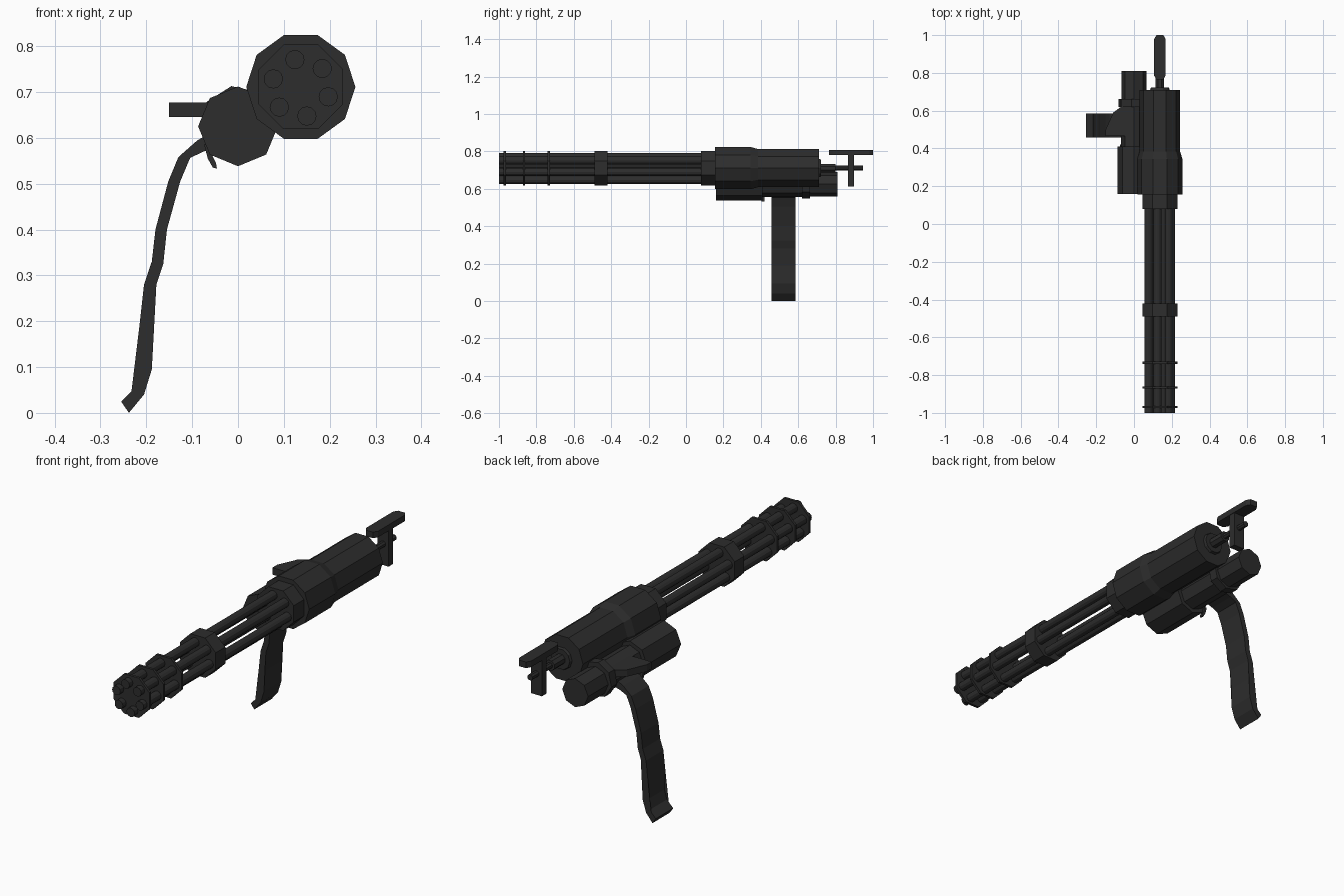
import bpy, bmesh, math

if "Cube" in bpy.data.objects:
    bpy.data.objects.remove(bpy.data.objects["Cube"])

mat = bpy.data.materials.new("dark gunmetal")
mat.diffuse_color = (0.026, 0.026, 0.026, 1)
mat.use_nodes = True
mat.node_tree.nodes["Principled BSDF"].inputs["Base Color"].default_value = mat.diffuse_color


def finish(name, bm):
    bmesh.ops.recalc_face_normals(bm, faces=bm.faces)
    me = bpy.data.meshes.new(name)
    bm.to_mesh(me)
    bm.free()
    me.materials.append(mat)
    ob = bpy.data.objects.new(name, me)
    bpy.context.collection.objects.link(ob)
    return ob


def lathe(name, cx, cz, profile, sides, turn=0):
    """Faceted solid along y; profile is a list of (y, radius)."""
    bm = bmesh.new()
    rings = []
    for y, r in profile:
        angs = [math.radians(turn) + math.tau * i / sides for i in range(sides)]
        rings.append([bm.verts.new((cx + r * math.cos(a), y, cz + r * math.sin(a))) for a in angs])
    for a, b in zip(rings, rings[1:]):
        for i in range(sides):
            j = (i + 1) % sides
            bm.faces.new((a[i], a[j], b[j], b[i]))
    bm.faces.new(rings[0])
    bm.faces.new(rings[-1])
    return finish(name, bm)


def prism(name, pts, lo, hi, axis):
    """Extrude an outline: axis 'y' takes (x, z) points, axis 'z' takes (x, y)."""
    def place(p, h):
        return (p[0], h, p[1]) if axis == 'y' else (p[0], p[1], h)
    bm = bmesh.new()
    a = [bm.verts.new(place(p, lo)) for p in pts]
    b = [bm.verts.new(place(p, hi)) for p in pts]
    n = len(pts)
    for i in range(n):
        j = (i + 1) % n
        bm.faces.new((a[i], a[j], b[j], b[i]))
    caps = [bm.faces.new(a), bm.faces.new(b)]
    bmesh.ops.triangulate(bm, faces=caps)
    return finish(name, bm)


CX, CZ = 0.137, 0.711

# Six rotating barrels
for k in range(6):
    a = math.radians(42 + 60 * k)
    lathe(f"barrel_{k + 1}", CX + 0.063 * math.cos(a), CZ - 0.002 + 0.063 * math.sin(a),
          [(-1.0, 0.021), (0.1, 0.021)], 12)

# Barrel rings, clamp and collar (octagons with a flat top)
R8 = 0.092 / math.cos(math.pi / 8)
for name, y0, y1 in (("muzzle_ring", -0.975, -0.963), ("front_ring", -0.872, -0.86),
                     ("middle_ring", -0.74, -0.728), ("barrel_clamp", -0.49, -0.42),
                     ("barrel_collar", 0.08, 0.16)):
    lathe(name, CX, CZ, [(y0, R8), (y1, R8)], 8, 22.5)

# Main housing with rear cap
lathe("main_housing", CX, CZ, [(0.155, 0.119), (0.345, 0.119), (0.385, 0.107), (0.71, 0.107)], 10)
lathe("rear_cap", CX, CZ, [(0.70, 0.055), (0.722, 0.048)], 10)

# Rear handle
lathe("handle_socket", CX, CZ, [(0.715, 0.025), (0.80, 0.025)], 8, 22.5)
lathe("handle_rod", CX, CZ, [(0.79, 0.014), (0.945, 0.014)], 8, 22.5)
prism("handle_post", [(CX - 0.028, 0.613), (CX + 0.028, 0.613),
                      (CX + 0.028, 0.785), (CX - 0.028, 0.785)], 0.865, 0.897, 'y')
plan = [(-0.018, 0.765), (0.018, 0.765), (0.03, 0.785), (0.03, 0.98),
        (0.018, 1.0), (-0.018, 1.0), (-0.03, 0.98), (-0.03, 0.785)]
prism("handle_top", [(CX + x, y) for x, y in plan], 0.78, 0.808, 'z')

# Drive motor below the housing
lathe("motor_front", 0, 0.625, [(0.16, 0.087), (0.41, 0.087)], 8)
lathe("motor_middle", 0, 0.625, [(0.40, 0.068), (0.64, 0.068)], 8)
lathe("motor_collar", 0, 0.631, [(0.62, 0.083), (0.662, 0.083)], 8, 10)
lathe("motor_rear", 0, 0.625, [(0.65, 0.066), (0.81, 0.066)], 8)

# Feed plate on the left
prism("feed_plate", [(-0.15, 0.465), (-0.03, 0.465), (-0.03, 0.62), (-0.07, 0.62),
                     (-0.11, 0.59), (-0.15, 0.50)], 0.645, 0.677, 'z')

# Hanging ammunition belt
left = [(-0.255, 0.025), (-0.223, 0.057), (-0.21, 0.1), (-0.215, 0.19), (-0.205, 0.28),
        (-0.188, 0.33), (-0.18, 0.4), (-0.152, 0.505), (-0.13, 0.558), (-0.088, 0.595), (-0.05, 0.615)]
right = [(-0.238, 0.0), (-0.205, 0.04), (-0.188, 0.095), (-0.188, 0.19), (-0.178, 0.28),
         (-0.163, 0.325), (-0.155, 0.4), (-0.126, 0.505), (-0.107, 0.555), (-0.075, 0.57), (-0.045, 0.58)]
prism("ammo_belt", right + left[::-1], 0.458, 0.585, 'y')

# Small hook under the motor
prism("belt_hook", [(-0.074, 0.585), (-0.066, 0.555), (-0.055, 0.535), (-0.046, 0.533),
                    (-0.048, 0.545), (-0.058, 0.565), (-0.06, 0.59)], 0.405, 0.42, 'y')
